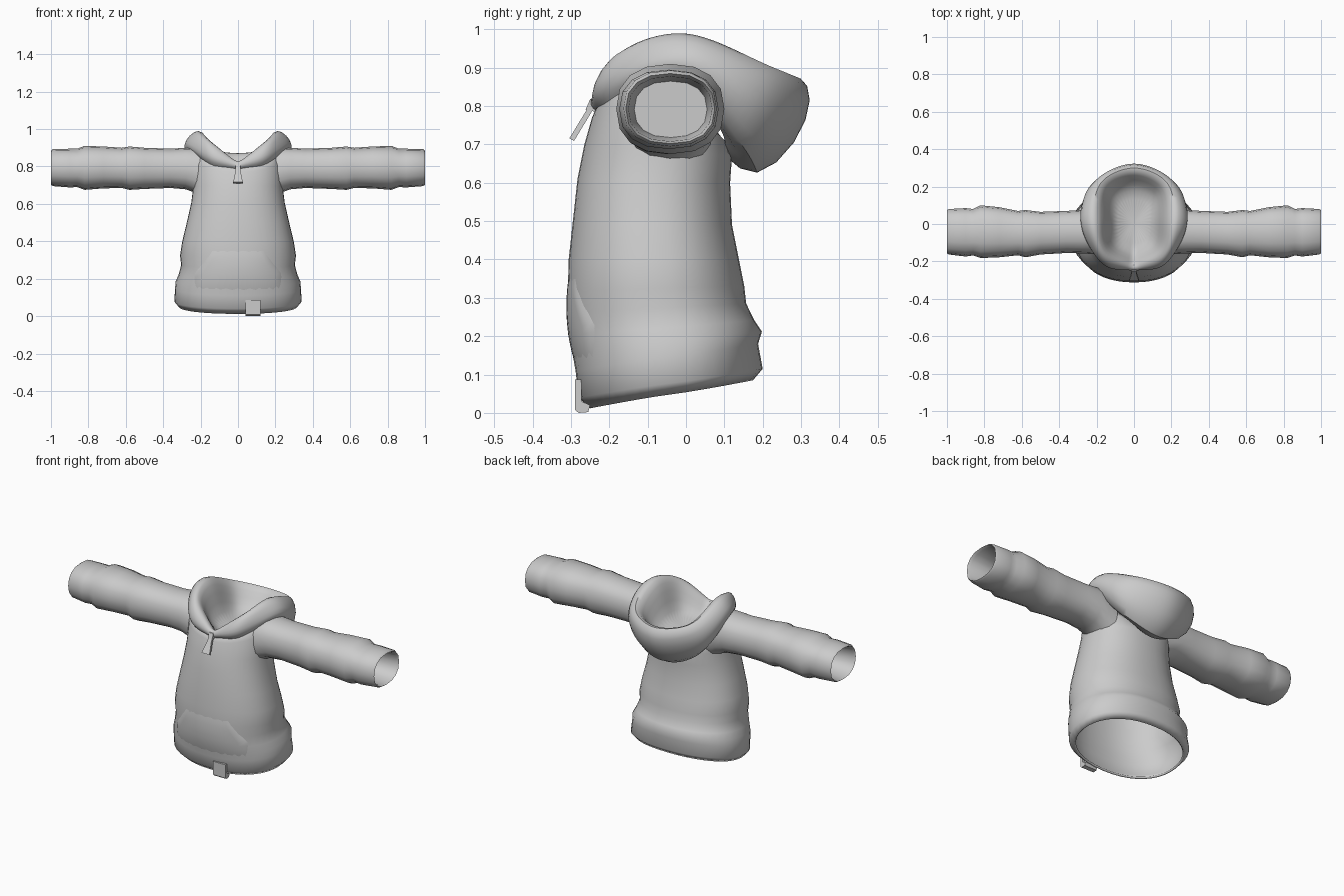
import bpy, bmesh, math
from mathutils import Vector

cube = bpy.data.objects.get("Cube")
if cube:
    bpy.data.objects.remove(cube)

fabric = bpy.data.materials.new("grey fabric")
fabric.use_nodes = True
GREY = (0.6, 0.6, 0.6, 1)
fabric.diffuse_color = GREY
fabric.node_tree.nodes["Principled BSDF"].inputs["Base Color"].default_value = GREY


def make(name, verts, faces, angle=50):
    mesh = bpy.data.meshes.new(name)
    mesh.from_pydata(verts, [], faces)
    bm = bmesh.new()
    bm.from_mesh(mesh)
    bmesh.ops.recalc_face_normals(bm, faces=bm.faces)
    bm.to_mesh(mesh)
    bm.free()
    mesh.materials.append(fabric)
    obj = bpy.data.objects.new(name, mesh)
    bpy.context.collection.objects.link(obj)
    bpy.ops.object.select_all(action='DESELECT')
    obj.select_set(True)
    bpy.context.view_layer.objects.active = obj
    bpy.ops.object.shade_smooth_by_angle(angle=math.radians(angle))
    return obj


def loft(name, rings, cap_end=False, angle=50):
    """Skin a list of closed rings that share one point count."""
    n = len(rings[0])
    faces = [(r * n + i, r * n + (i + 1) % n, (r + 1) * n + (i + 1) % n, (r + 1) * n + i)
             for r in range(len(rings) - 1) for i in range(n)]
    if cap_end:
        faces.append(tuple(range((len(rings) - 1) * n, len(rings) * n)))
    return make(name, [p for ring in rings for p in ring], faces, angle)


def signed_power(value, power):
    return math.copysign(abs(value) ** power, value)


# Torso levels: half width, front y, front z, back y, back z, lift at the sides
TORSO = [
    (.315, -.25, .012, .175, .085, 0),
    (.34, -.28, .04, .2, .115, 0),
    (.337, -.288, .11, .188, .18, 0),
    (.333, -.297, .16, .198, .212, 0),
    (.318, -.302, .2, .178, .242, 0),
    (.304, -.306, .26, .157, .285, 0),
    (.31, -.308, .32, .152, .33, 0),
    (.298, -.306, .4, .138, .4, 0),
    (.275, -.295, .5, .12, .49, 0),
    (.25, -.283, .61, .115, .6, 0),
    (.24, -.265, .7, .12, .67, 0),
    (.235, -.245, .77, .11, .7, .07),
    (.2, -.225, .815, .08, .72, .12),
]


def torso_point(level, t):
    hw, yf, zf, yb, zb, lift = level
    c, s = math.cos(t), math.sin(t)
    x = hw * signed_power(s, .9)
    y = (yf + yb) / 2 - (yb - yf) / 2 * signed_power(c, .9)
    z = (zf + zb) / 2 - (zb - zf) / 2 * c + lift * s * s
    return Vector((x, y, z))


def circle(n):
    return [math.tau * i / n for i in range(n)]


torso = loft("torso", [[torso_point(lv, t) for t in circle(40)] for lv in TORSO], angle=75)
shell = torso.modifiers.new("cloth thickness", 'SOLIDIFY')
shell.thickness = .012
shell.offset = -1

# Sleeve levels: x, y min, y max, z min, z max
SLEEVE = [
    (.17, -.16, .07, .62, .89),
    (.23, -.16, .075, .66, .9),
    (.28, -.157, .075, .678, .9),
    (.36, -.155, .07, .685, .895),
    (.5, -.163, .065, .68, .9),
    (.58, -.178, .075, .675, .907),
    (.62, -.167, .07, .685, .9),
    (.72, -.178, .09, .683, .907),
    (.82, -.182, .1, .675, .91),
    (.86, -.168, .08, .69, .895),
    (.9, -.174, .085, .688, .895),
    (.99, -.163, .08, .695, .893),
    (1, -.157, .075, .702, .885),
    (.985, -.15, .068, .708, .877),
    (.85, -.135, .055, .718, .865),
]


def sleeve_ring(side, level):
    x, y0, y1, z0, z1 = level
    return [(side * x,
             (y0 + y1) / 2 + (y1 - y0) / 2 * signed_power(math.cos(t), .85),
             (z0 + z1) / 2 + (z1 - z0) / 2 * signed_power(math.sin(t), .85))
            for t in circle(16)]


for side, label in ((1, "left"), (-1, "right")):
    loft(label + "_sleeve", [sleeve_ring(side, lv) for lv in SLEEVE], True, 60)

# Hood loops from the outer base over the rim to the inside, front to back
HOOD = [
    [(0, -.23, .78), (.15, -.2, .81), (.23, -.03, .86), (.15, .09, .74), (0, .1, .67)],
    [(0, -.245, .79), (.16, -.215, .83), (.275, -.03, .885), (.19, .14, .68), (0, .18, .595)],
    [(0, -.252, .8), (.17, -.22, .865), (.292, 0, .925), (.25, .19, .78), (0, .295, .7)],
    [(0, -.248, .815), (.17, -.2, .92), (.26, .01, .97), (.22, .23, .87), (0, .338, .825)],
    [(0, -.235, .82), (.16, -.17, .95), (.215, 0, 1), (.18, .22, .92), (0, .3, .885)],
    [(0, -.215, .815), (.14, -.14, .93), (.175, .01, .97), (.15, .19, .88), (0, .265, .86)],
    [(0, -.18, .77), (.115, -.12, .84), (.135, .01, .86), (.12, .16, .8), (0, .21, .78)],
    [(0, -.13, .74), (.08, -.09, .75), (.1, .01, .75), (.08, .12, .75), (0, .15, .75)],
]


def smooth_loop(half, steps=5):
    """Mirror a half loop and round it with a spline that has a point at the front."""
    pts = [Vector(p) for p in half]
    pts += [Vector((-p.x, p.y, p.z)) for p in pts[-2:0:-1]]
    out, n = [], len(pts)
    for i in range(n):
        a, b, c, d = (pts[(i + k) % n] for k in (-1, 0, 1, 2))
        if i == 0:
            a = b * 2 - c
        if i == n - 1:
            d = c * 2 - b
        for j in range(steps):
            t = j / steps
            out.append(b + (c - a) * t / 2 + (a * 2 - b * 5 + c * 4 - d) * t * t / 2
                       + (b * 3 - a - c * 3 + d) * t ** 3 / 2)
    return out


hood = loft("hood", [smooth_loop(h) for h in HOOD], True, 80)
rounding = hood.modifiers.new("soft folds", 'SUBSURF')
rounding.levels = rounding.render_levels = 1


def front_surface(x, z, offset):
    """Point on the torso front at the given x and height, moved outwards."""
    for low, high in zip(TORSO, TORSO[1:]):
        if low[2] <= z <= high[2]:
            f = (z - low[2]) / (high[2] - low[2])
            level = [a + (b - a) * f for a, b in zip(low, high)]
            t = math.asin(min(1, abs(x) / level[0]) ** (1 / .9))
            p = torso_point(level, math.copysign(t, x))
            return p + Vector((math.sin(t) * math.copysign(1, x), -math.cos(t), 0)) * offset


# Front pocket with curved hand openings, blending into the torso above and below
COLS, ROWS = 16, 12
verts, faces = [], []
for r in range(ROWS + 1):
    z = .12 + .25 * r / ROWS
    half = .25 if z < .22 else .15 + .1 * (max(0, .37 - z) / .15) ** 1.4
    for c in range(COLS + 1):
        u = 2 * c / COLS - 1
        bulge = .009 * math.sin(math.pi * r / ROWS) - .003
        verts.append(front_surface(u * half, z, -.005 if abs(u) == 1 else bulge))
for r in range(ROWS):
    for c in range(COLS):
        a = r * (COLS + 1) + c
        faces.append((a, a + 1, a + COLS + 2, a + COLS + 1))
make("front_pocket", verts, faces)


def slab(name, outline, depth):
    """Thicken an outline by a depth vector."""
    n = len(outline)
    verts = [Vector(p) for p in outline]
    verts += [p + Vector(depth) for p in verts]
    faces = [tuple(range(n)), tuple(range(n, 2 * n))]
    faces += [(i, (i + 1) % n, (i + 1) % n + n, i + n) for i in range(n)]
    return make(name, verts, faces, 30)


# Zip slider and its hanging pull
slab("zip_slider", [(-.014, -.235, .82), (-.014, -.25, .818),
                    (-.014, -.262, .79), (-.014, -.235, .785)], (.028, 0, 0))
slab("zip_pull", [(-.011, -.247, .81), (.011, -.247, .81), (.014, -.27, .772),
                  (.026, -.304, .716), (-.026, -.304, .716), (-.014, -.27, .772)],
     (0, .012, -.007))

# Fabric tag folded under the hem
slab("hem_tag", [(.04, -.29, .087), (.04, -.29, .008), (.04, -.28, 0), (.04, -.255, .002),
                 (.04, -.25, .02), (.04, -.272, .03), (.04, -.272, .087)], (.08, 0, 0))
